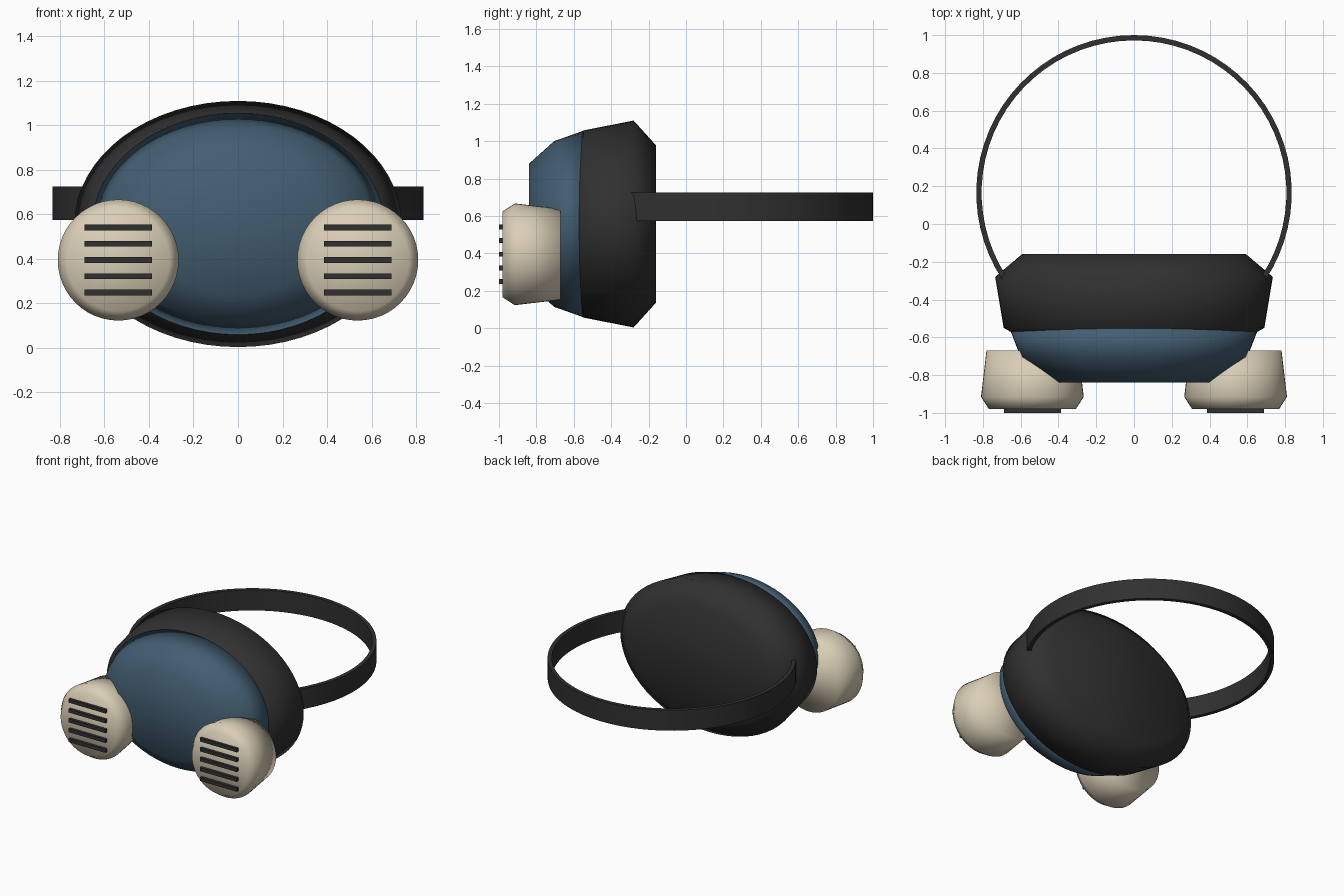
import bpy, bmesh, math

if "Cube" in bpy.data.objects:
    bpy.data.objects.remove(bpy.data.objects["Cube"], do_unlink=True)


def material(name, rgb):
    m = bpy.data.materials.new(name)
    m.use_nodes = True
    color = (*rgb, 1.0)
    m.diffuse_color = color
    m.node_tree.nodes["Principled BSDF"].inputs["Base Color"].default_value = color
    return m


BLACK = material("black rubber", (0.03, 0.03, 0.03))
BLUE = material("slate blue", (0.055, 0.11, 0.165))
CREAM = material("warm cream", (0.70, 0.62, 0.47))


def finish(name, bm, mat, smooth=True):
    bmesh.ops.recalc_face_normals(bm, faces=bm.faces)
    mesh = bpy.data.meshes.new(name)
    bm.to_mesh(mesh)
    bm.free()
    mesh.materials.append(mat)
    for p in mesh.polygons:
        p.use_smooth = smooth
    ob = bpy.data.objects.new(name, mesh)
    bpy.context.collection.objects.link(ob)
    return ob


def loft(name, rings, cx, cz, mat, sides=64):
    """Closed body through ellipses given as (y, half width, half height)."""
    bm = bmesh.new()
    loops = []
    for y, rx, rz in rings:
        loops.append([bm.verts.new((cx + rx * math.cos(a), y, cz + rz * math.sin(a)))
                      for a in (2 * math.pi * i / sides for i in range(sides))])
    for a, b in zip(loops, loops[1:]):
        for i in range(sides):
            j = (i + 1) % sides
            bm.faces.new((a[i], a[j], b[j], b[i]))
    bm.faces.new(loops[0])
    bm.faces.new(loops[-1])
    return finish(name, bm, mat)


# Face seal and front shell
loft("face_seal", [(-0.16, 0.593, 0.42), (-0.28, 0.735, 0.553),
                   (-0.55, 0.69, 0.50), (-0.60, 0.60, 0.44)], 0, 0.557, BLACK)
loft("front_shell", [(-0.55, 0.66, 0.498), (-0.705, 0.60, 0.443),
                     (-0.84, 0.402, 0.322)], 0, 0.557, BLUE)

# Filter canisters with grille slats
for side, s in (("left", 1), ("right", -1)):
    loft(side + "_filter", [(-0.67, 0.243, 0.243), (-0.915, 0.272, 0.272),
                            (-0.98, 0.23, 0.23)], s * 0.538, 0.395, CREAM, 48)
    for k in range(5):
        bm = bmesh.new()
        bmesh.ops.create_cube(bm, size=1)
        for v in bm.verts:
            v.co = (s * 0.538 + v.co.x * 0.302, -0.985 + v.co.y * 0.03,
                    0.395 + (k - 2) * 0.073 + v.co.z * 0.026)
        finish(f"{side}_slat_{k + 1}", bm, BLACK, False)

# Head strap: flat band swept round an arc
bm = bmesh.new()
start, steps = math.radians(-33.5), 48
sections = []
for i in range(steps + 1):
    a = start + (math.pi - 2 * start) * i / steps
    sections.append([bm.verts.new((r * math.cos(a), 0.165 + r * math.sin(a), z))
                     for r, z in ((0.835, 0.574), (0.835, 0.726),
                                  (0.807, 0.726), (0.807, 0.574))])
for a, b in zip(sections, sections[1:]):
    for i in range(4):
        j = (i + 1) % 4
        bm.faces.new((a[i], a[j], b[j], b[i]))
bm.faces.new(sections[0])
bm.faces.new(sections[-1])
strap = finish("head_strap", bm, BLACK)
bpy.ops.object.select_all(action='DESELECT')
strap.select_set(True)
bpy.context.view_layer.objects.active = strap
bpy.ops.object.shade_smooth_by_angle(angle=math.radians(35))
